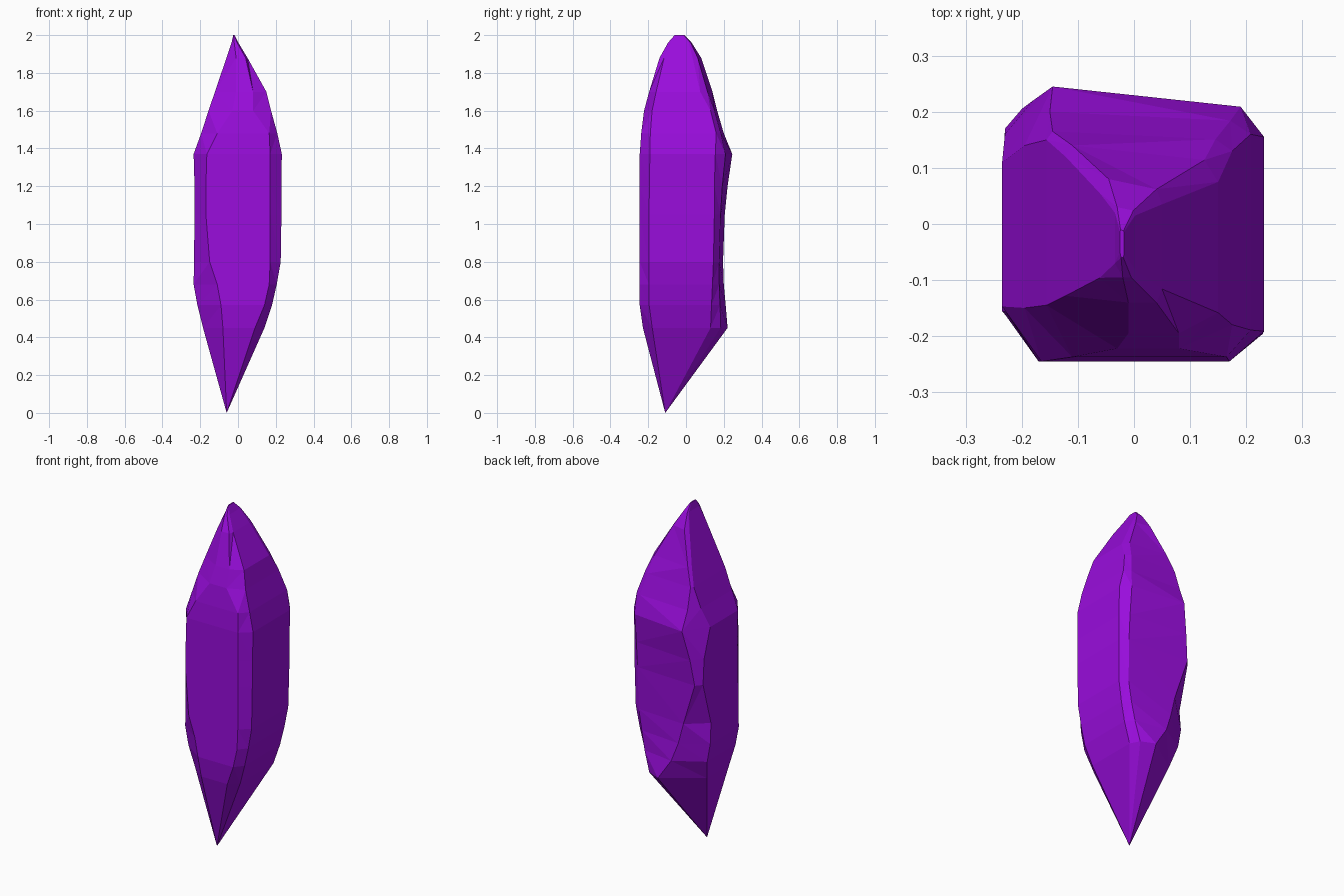
import bpy
import bmesh

default_cube = bpy.data.objects.get("Cube")
if default_cube:
    bpy.data.objects.remove(default_cube, do_unlink=True)

# Single violet mineral colour
violet = bpy.data.materials.new("violet_crystal")
violet.use_nodes = True
colour = (0.32, 0.004, 0.72, 1)
violet.diffuse_color = colour
shader = next(node for node in violet.node_tree.nodes if node.type == "BSDF_PRINCIPLED")
shader.inputs["Base Color"].default_value = colour
shader.inputs["Roughness"].default_value = 0.6

# Crystal girth by height: z, left, right, front, back,
# front facet start and end (x), back facet left end (x),
# left facet back end (y), right facet back end (y)
sections = [
    (.45, -.185, .14, -.228, .22, -.08, .09, .03, .07, .13),
    (.57, -.215, .18, -.245, .21, -.09, .14, -.05, .11, .135),
    (.68, -.235, .205, -.245, .2, -.11, .165, -.09, .11, .14),
    (.8, -.233, .226, -.245, .196, -.15, .17, -.12, .1, .145),
    (1.05, -.23, .23, -.245, .205, -.17, .17, -.2, .17, .15),
    (1.2, -.23, .23, -.245, .22, -.17, .17, -.18, .16, .15),
    (1.37, -.235, .232, -.245, .245, -.165, .17, -.145, .11, .155),
    (1.48, -.195, .208, -.237, .2, -.11, .165, -.15, .14, .16),
    (1.6, -.156, .175, -.222, .165, -.03, .08, -.145, .15, .13),
    (1.7, -.122, .15, -.195, .14, -.01, .08, -.11, .12, .075),
    (1.88, -.061, .05, -.14, .08, -.01, .04, -.045, .055, .035),
    (1.96, -.034, .002, -.095, .03, -.02, -.005, -.03, .02, .015),
    (2, -.025, -.018, -.06, -.01, -.023, -.019, -.024, -.015, -.015),
]


def blend(start, end, amount):
    return start + (end - start) * amount


def crystal_ring(mesh, section):
    """Irregular eight-sided ring: flat sides joined by bevelled corners."""
    (z, left, right, front, back, facet_start, facet_end,
     back_left, left_end, right_end) = section
    outline = [
        (facet_start, front), (facet_end, front),
        (right, blend(front, back, .11)), (right, right_end),
        (blend(left, right, .91), blend(right_end, back, .6)), (back_left, back),
        (left, left_end), (left, blend(front, back, .2)),
    ]
    return [mesh.verts.new((x, y, z)) for x, y in outline]


def neighbours(ring):
    return zip(ring, ring[1:] + ring[:1])


# Shaft and tapered crown, lofted ring by ring
mesh = bmesh.new()
rings = [crystal_ring(mesh, section) for section in sections]
for lower, upper in zip(rings, rings[1:]):
    for (a, b), (d, c) in zip(neighbours(lower), neighbours(upper)):
        mesh.faces.new((a, b, c, d))
mesh.faces.new(rings[-1])

# Pointed foot
foot = mesh.verts.new((-.06, -.11, 0))
for a, b in neighbours(rings[0]):
    mesh.faces.new((foot, b, a))

# Merge almost level neighbours into broad cut facets
bmesh.ops.dissolve_limit(mesh, angle_limit=.03, verts=mesh.verts[:], edges=mesh.edges[:])
bmesh.ops.triangulate(mesh, faces=mesh.faces[:])
bmesh.ops.recalc_face_normals(mesh, faces=mesh.faces[:])

crystal_mesh = bpy.data.meshes.new("crystal_shard")
mesh.to_mesh(crystal_mesh)
mesh.free()
crystal_mesh.materials.append(violet)
crystal = bpy.data.objects.new("crystal_shard", crystal_mesh)
bpy.context.collection.objects.link(crystal)
